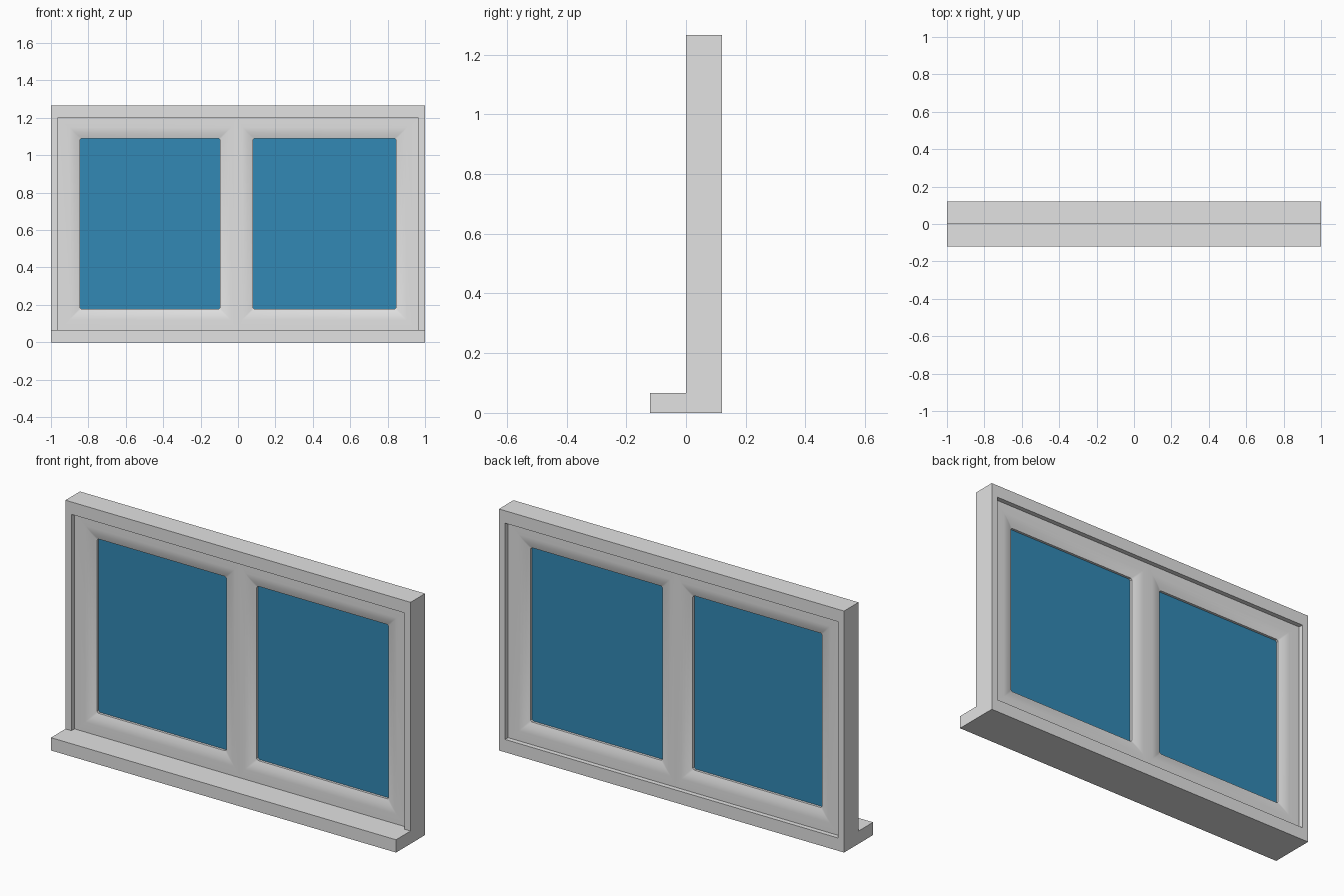
import bpy, bmesh

if "Cube" in bpy.data.objects:
    bpy.data.objects.remove(bpy.data.objects["Cube"])

def material(name, rgb):
    m = bpy.data.materials.new(name)
    m.diffuse_color = (*rgb, 1)
    m.use_nodes = True
    m.node_tree.nodes["Principled BSDF"].inputs["Base Color"].default_value = m.diffuse_color
    return m

FRAME = material("frame grey", (0.76, 0.76, 0.76))
GLASS = material("glass blue", (0.032, 0.25, 0.46))
MID = 0.06                       # centre of the frame depth
X, Z0, Z1 = 0.965, 0.067, 1.2    # opening in the outer frame
SPLIT = -0.0075                  # centre of the mullion
PANES = {"left": (-0.845, -0.095), "right": (0.08, 0.845)}
PZ0, PZ1 = 0.177, 1.09

def finish(name, bm, mat):
    bmesh.ops.remove_doubles(bm, verts=bm.verts, dist=0.0001)
    bmesh.ops.recalc_face_normals(bm, faces=bm.faces)
    me = bpy.data.meshes.new(name)
    bm.to_mesh(me)
    bm.free()
    me.materials.append(mat)
    ob = bpy.data.objects.new(name, me)
    bpy.context.collection.objects.link(ob)
    return ob

def box(name, lo, hi, mat):
    bm = bmesh.new()
    bmesh.ops.create_cube(bm, size=1)
    for v in bm.verts:
        v.co = [(a + b) / 2 + c * (b - a) for a, b, c in zip(lo, hi, v.co)]
    return finish(name, bm, mat)

def ring(bm, x0, x1, z0, z1, y, c=0.0):
    """Rectangle loop with corners cut by c."""
    pts = [(x0 + c, z0), (x1 - c, z0), (x1, z0 + c), (x1, z1 - c),
           (x1 - c, z1), (x0 + c, z1), (x0, z1 - c), (x0, z0 + c)]
    return [bm.verts.new((x, y, z)) for x, z in pts]

def bridge(bm, rings):
    for a, b in zip(rings, rings[1:]):
        for i in range(8):
            j = (i + 1) % 8
            bm.faces.new((a[i], a[j], b[j], b[i]))

# outer frame: closed rectangular loop
bm = bmesh.new()
outer, inner = (-1, 1, 0, 1.265), (-X, X, Z0, Z1)
loops = [ring(bm, *r, y) for r, y in
         ((outer, 0), (inner, 0), (inner, 0.12), (outer, 0.12), (outer, 0))]
bridge(bm, loops)
# collapsed corner faces vanish when doubles are merged
finish("outer_frame", bm, FRAME)

# projecting sill
box("sill", (-1, -0.12, 0), (1, 0, Z0), FRAME)

# sash: moulded profile around each pane, front and back (growth, depth, corner cut)
PROFILE = [(0.058, 0.025, 0.004), (0.045, 0.0262, 0.004), (0.03, 0.0295, 0.005),
           (0.015, 0.0345, 0.006), (0.0, 0.040, 0.008), (0.0, 0.054, 0.008)]
bm = bmesh.new()
for side, (a, b) in PANES.items():
    cell = (-X, SPLIT) if side == "left" else (SPLIT, X)
    for s in (0, 1):
        depth = lambda y: 0.12 - y if s else y
        rings = [ring(bm, *cell, Z0, Z1, depth(0.025))]
        for g, y, c in PROFILE:
            rings.append(ring(bm, a - g, b + g, PZ0 - g, PZ1 + g, depth(y), c))
        bridge(bm, rings)
sash = finish("sash", bm, FRAME)
bpy.context.view_layer.objects.active = sash
sash.select_set(True)
bpy.ops.object.shade_smooth_by_angle(angle=0.6)

# glass panes
for side, (a, b) in PANES.items():
    box(side + "_glass", (a - 0.005, MID - 0.007, PZ0 - 0.005),
        (b + 0.005, MID + 0.007, PZ1 + 0.005), GLASS)
